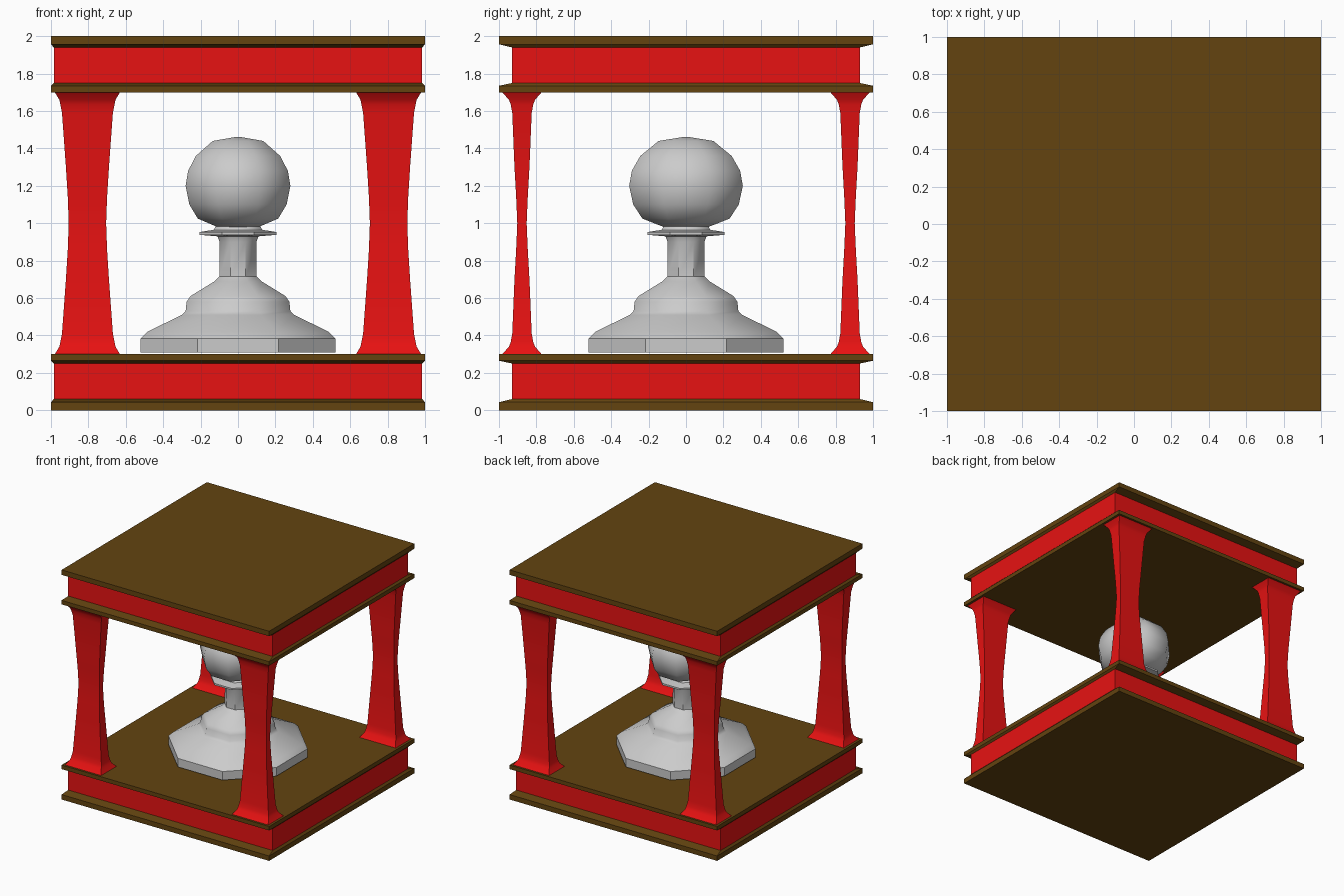
import bpy, bmesh
from math import cos, sin, pi, radians

if "Cube" in bpy.data.objects:
    bpy.data.objects.remove(bpy.data.objects["Cube"])


def paint(name, rgb):
    m = bpy.data.materials.new(name)
    m.diffuse_color = (*rgb, 1)
    m.use_nodes = True
    m.node_tree.nodes["Principled BSDF"].inputs["Base Color"].default_value = m.diffuse_color
    return m


red = paint("red", (0.8, 0.006, 0.006))
brown = paint("brown", (0.125, 0.057, 0.005))


def loft(name, levels, sides, centre=(0, 0), mats=(), pick=None, angle=35):
    """Stack regular polygons; each level is (half x, half y, z)."""
    bm = bmesh.new()
    k = 1 / cos(pi / sides)
    rings = []
    for hx, hy, z in levels:
        ring = []
        for i in range(sides):
            a = 2 * pi * (i + 0.5) / sides
            ring.append(bm.verts.new((centre[0] + hx * k * cos(a),
                                      centre[1] + hy * k * sin(a), z)))
        rings.append(ring)
    for n, (lo, hi) in enumerate(zip(rings, rings[1:])):
        for i in range(sides):
            j = (i + 1) % sides
            f = bm.faces.new((lo[i], lo[j], hi[j], hi[i]))
            f.material_index = pick[n] if pick else 0
    bm.faces.new(rings[0][::-1])
    bm.faces.new(rings[-1])
    me = bpy.data.meshes.new(name)
    bm.to_mesh(me)
    bm.free()
    for m in mats:
        me.materials.append(m)
    ob = bpy.data.objects.new(name, me)
    bpy.context.collection.objects.link(ob)
    bpy.ops.object.select_all(action='DESELECT')
    ob.select_set(True)
    bpy.context.view_layer.objects.active = ob
    bpy.ops.object.shade_smooth_by_angle(angle=radians(angle))
    return ob


# Base and roof slabs: red core with flared brown plates above and below
slab = [(1, 1, 0), (1, 1, 0.043), (0.985, 0.93, 0.06),
        (0.985, 0.93, 0.25), (1, 1, 0.265), (1, 1, 0.30)]
for name, z0 in (("base_slab", 0), ("roof_slab", 1.70)):
    levels = [(x, y, z + z0) for x, y, z in slab]
    if z0:  # the roof is the base turned upside down
        levels = [(x, y, 2 - z) for x, y, z in reversed(slab)]
    loft(name, levels, 4, mats=(brown, red), pick=(0, 0, 1, 0, 0), angle=30)

# Four waisted corner pillars, symmetric about z = 1
half = [(0.174, 0.105, 0.30), (0.15, 0.07, 0.34), (0.145, 0.06, 0.365),
        (0.136, 0.052, 0.41), (0.115, 0.040, 0.70), (0.105, 0.031, 0.86)]
pillar = half + [(0.10, 0.025, 1.0)] + [(x, y, 2 - z) for x, y, z in reversed(half)]
for sx, side in ((-1, "left"), (1, "right")):
    for sy, end in ((-1, "front"), (1, "back")):
        loft(f"{end}_{side}_pillar", pillar, 4, (sx * 0.805, sy * 0.877),
             mats=(red,), angle=40)

# Eight-sided turned centre piece: foot, neck and collar
body = [(0.52, 0.31), (0.52, 0.385), (0.485, 0.42), (0.30, 0.51), (0.28, 0.53),
        (0.275, 0.58), (0.255, 0.61), (0.125, 0.69), (0.10, 0.715), (0.098, 0.90),
        (0.11, 0.93), (0.205, 0.938), (0.205, 0.953), (0.13, 0.965), (0.115, 0.99)]
loft("pedestal_body", [(r, r, z) for r, z in body], 8, angle=42)

# Rounded head, slightly wider front to back
head = [(0.11, 0.98), (0.215, 1.025), (0.26, 1.10), (0.28, 1.20), (0.267, 1.28),
        (0.225, 1.36), (0.135, 1.44), (0.02, 1.46)]
loft("pedestal_head", [(r, r * 1.085, z) for r, z in head], 8, angle=60)
